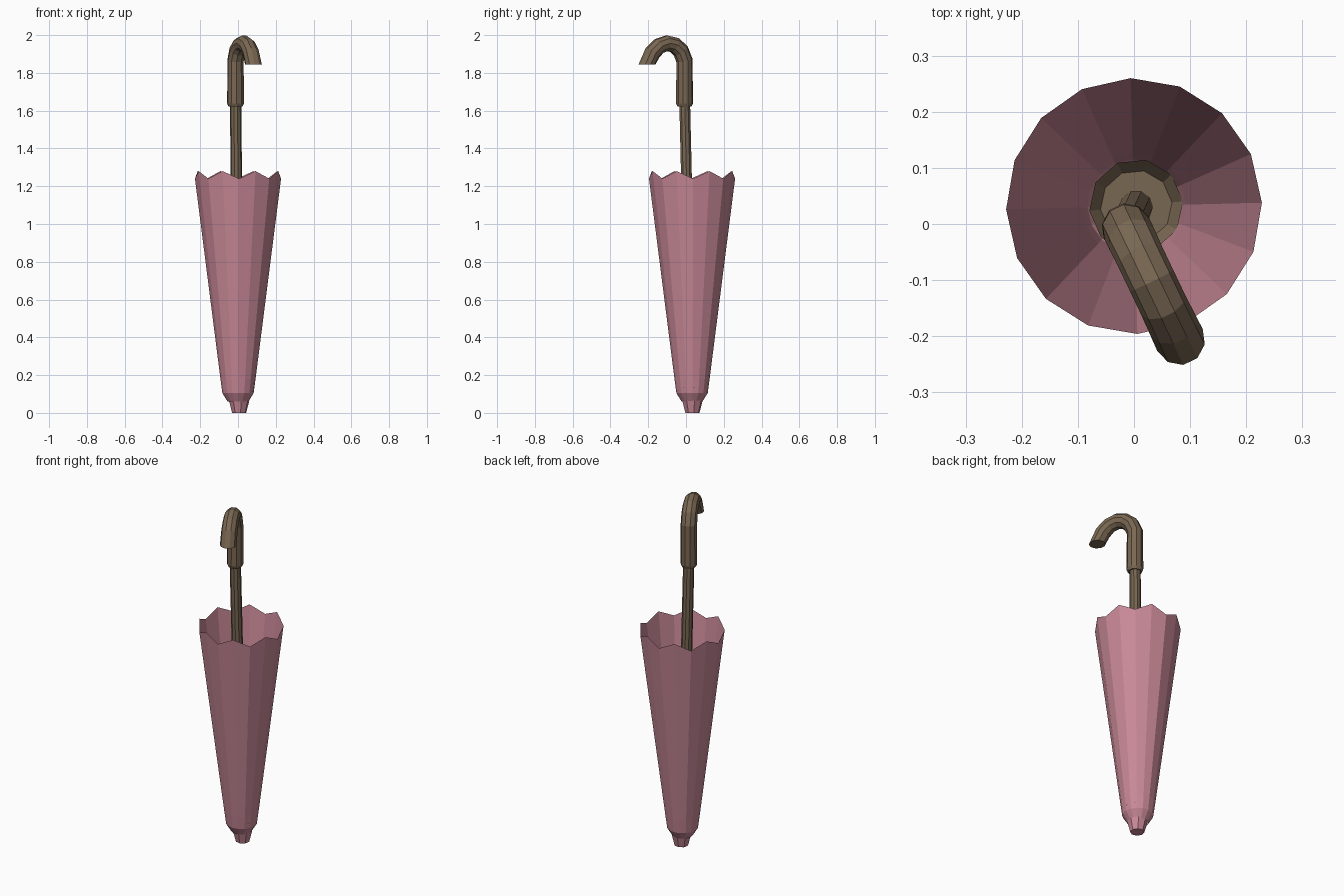
import bpy, math
from mathutils import Vector

if "Cube" in bpy.data.objects:
    bpy.data.objects.remove(bpy.data.objects["Cube"])


def material(name, rgb):
    m = bpy.data.materials.new(name)
    m.diffuse_color = (*rgb, 1)
    m.use_nodes = True
    m.node_tree.nodes["Principled BSDF"].inputs["Base Color"].default_value = m.diffuse_color
    return m


PINK = material("dusty pink", (0.58, 0.25, 0.31))
BROWN = material("dark wood", (0.19, 0.135, 0.085))


def skin(name, rings, mat, cap_start=False, cap_end=False):
    """Bridge a list of equal-sized point rings into a flat-shaded tube."""
    n = len(rings[0])
    verts = [p for r in rings for p in r]
    faces = []
    for k in range(len(rings) - 1):
        for i in range(n):
            j = (i + 1) % n
            faces.append((k*n + i, k*n + j, (k+1)*n + j, (k+1)*n + i))
    if cap_start:
        faces.append(tuple(reversed(range(n))))
    if cap_end:
        faces.append(tuple(range((len(rings) - 1)*n, len(rings)*n)))
    me = bpy.data.meshes.new(name)
    me.from_pydata(verts, [], faces)
    me.materials.append(mat)
    ob = bpy.data.objects.new(name, me)
    bpy.context.collection.objects.link(ob)
    return ob


def ring(c, r, n, offset=0.0, zig=0.0):
    """Horizontal ring; zig raises odd points and lowers even ones."""
    out = []
    for i in range(n):
        a = 2*math.pi*i/n + offset
        out.append(Vector((c[0] + r*math.cos(a), c[1] + r*math.sin(a),
                           c[2] + (zig if i % 2 else -zig))))
    return out


ROT = math.radians(1.5)

# folded canopy: open cloth cone with a scalloped rim
profile = [(0.055, 0.06, 0), (0.083, 0.105, 0), (0.093, 0.18, 0), (0.228, 1.26, 0.02)]
skin("canopy", [ring((0, 0.032, z), r, 16, ROT, zig) for r, z, zig in profile], PINK)

# bottom tip
skin("tip", [ring((0.006, 0.034, z), r, 8, 0.2) for r, z in [(0.038, 0), (0.055, 0.065)]],
     PINK, True, True)

# wooden hub at the bottom inside the canopy
skin("inner_hub", [ring((0.004, 0.032, z), r, 10, 0.1)
                   for r, z in [(0.02, 0.105), (0.064, 0.105), (0.084, 0.135)]], BROWN)

# slightly leaning shaft
skin("shaft", [ring((0.004, 0.03, 0.07), 0.03, 10), ring((-0.013, -0.007, 1.65), 0.03, 10)],
     BROWN, True, True)

# hooked handle swept along a path in a vertical plane (distance along hook, height, radius)
path = [(0, 1.622, 0.038), (0, 1.638, 0.045), (0, 1.865, 0.044), (0.022, 1.917, 0.044),
        (0.058, 1.947, 0.043), (0.103, 1.957, 0.043), (0.15, 1.942, 0.043),
        (0.188, 1.906, 0.044), (0.220, 1.845, 0.045)]
out = Vector((0.43, -0.9, 0)).normalized()
up = Vector((0, 0, 1))
side = out.cross(up)
base = Vector((-0.013, -0.008, 0))
pts = [base + out*s + up*z for s, z, r in path]
rings = []
for k, p in enumerate(pts):
    if k < 2:
        t = up
    elif k == len(pts) - 1:
        t = -up            # end is cut level
    else:
        t = ((p - pts[k-1]).normalized() + (pts[k+1] - p).normalized()).normalized()
    b = t.cross(side)
    r = path[k][2]
    rings.append([p + side*r*math.cos(2*math.pi*i/10) + b*r*math.sin(2*math.pi*i/10)
                  for i in range(10)])
skin("hook_handle", rings, BROWN, True, True)
